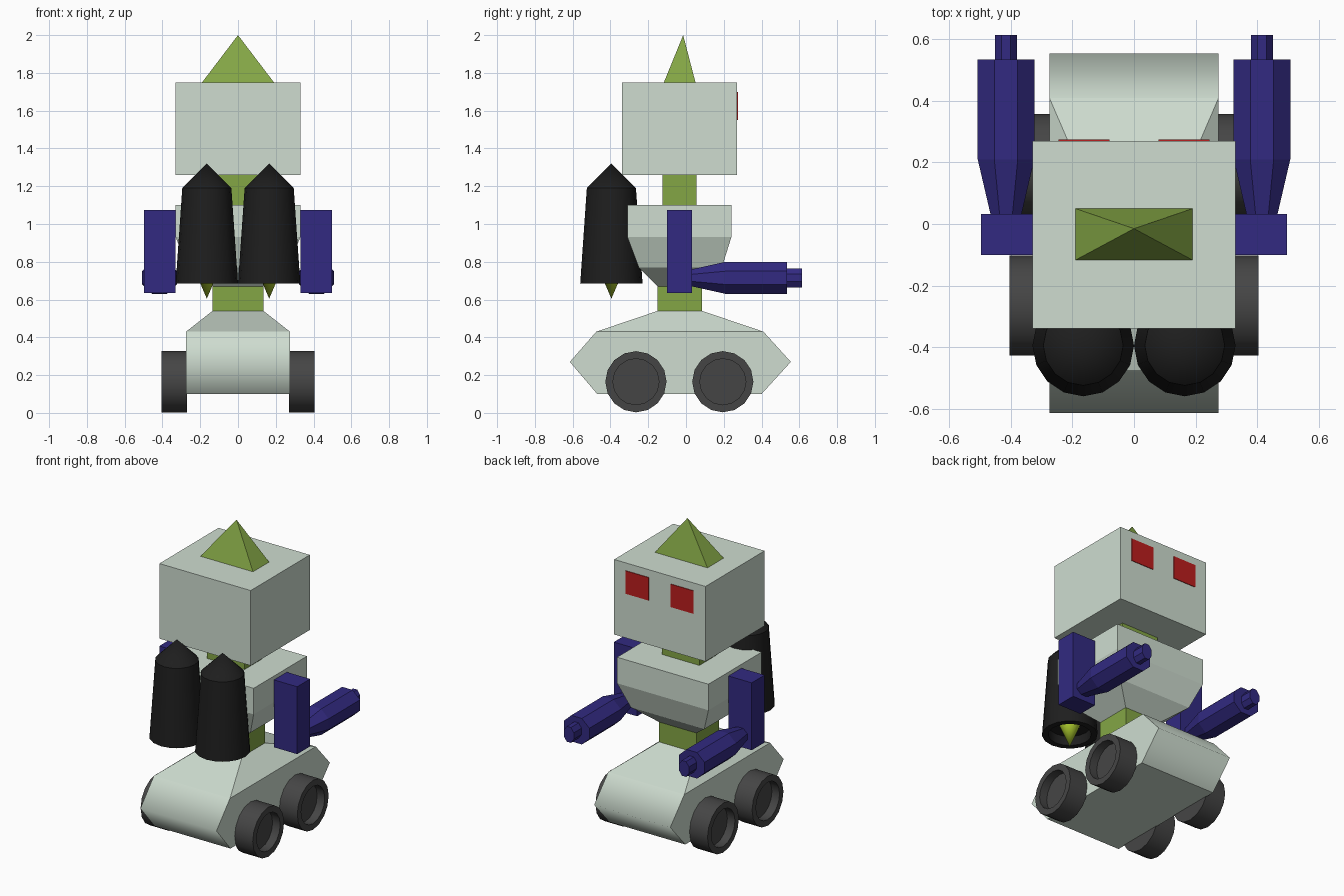
import bpy, bmesh, math

if "Cube" in bpy.data.objects:
    bpy.data.objects.remove(bpy.data.objects["Cube"])

def material(name, rgb):
    m = bpy.data.materials.new(name)
    m.diffuse_color = (*rgb, 1)
    m.use_nodes = True
    m.node_tree.nodes["Principled BSDF"].inputs["Base Color"].default_value = m.diffuse_color
    return m

BODY = material("pale_grey_green", (0.62, 0.72, 0.63))
GREEN = material("green", (0.23, 0.38, 0.06))
BLUE = material("indigo", (0.032, 0.023, 0.22))
BLACK = material("black", (0.013, 0.013, 0.013))
RUBBER = material("dark_rubber", (0.06, 0.06, 0.06))
FLAME = material("flame_lime", (0.45, 0.65, 0.03))
RED = material("red", (0.5, 0.013, 0.013))

def loft(name, rings, mat, smooth=None):
    """Skin a stack of equal-length rings and cap both ends."""
    bm = bmesh.new()
    loops = [[bm.verts.new(p) for p in r] for r in rings]
    n = len(loops[0])
    for a, b in zip(loops, loops[1:]):
        for i in range(n):
            j = (i + 1) % n
            bm.faces.new((a[i], a[j], b[j], b[i]))
    bm.faces.new(loops[0])
    bm.faces.new(loops[-1])
    bmesh.ops.remove_doubles(bm, verts=bm.verts, dist=1e-5)
    bmesh.ops.recalc_face_normals(bm, faces=bm.faces)
    me = bpy.data.meshes.new(name)
    bm.to_mesh(me)
    bm.free()
    me.materials.append(mat)
    ob = bpy.data.objects.new(name, me)
    bpy.context.collection.objects.link(ob)
    if smooth:
        bpy.context.view_layer.objects.active = ob
        bpy.ops.object.select_all(action='DESELECT')
        ob.select_set(True)
        bpy.ops.object.shade_smooth_by_angle(angle=math.radians(smooth))
    return ob

def rect(z, x0, x1, y0, y1):
    return [(x0, y0, z), (x1, y0, z), (x1, y1, z), (x0, y1, z)]

def box(name, x, y, z, mat):
    return loft(name, [rect(h, *x, *y) for h in z], mat)

def ring(axis, c, ru, rv, n, turn=0.0):
    """Regular n-gon round centre c, perpendicular to axis."""
    out = []
    for i in range(n):
        t = 2 * math.pi * i / n + turn
        u, v = ru * math.cos(t), rv * math.sin(t)
        d = {'X': (0, u, v), 'Y': (u, 0, v), 'Z': (u, v, 0)}[axis]
        out.append(tuple(p + q for p, q in zip(c, d)))
    return out

# chassis: nose and tail are shaded round, all other edges are crisp
base = loft("chassis", [rect(0.10, -0.275, 0.275, -0.47, 0.40),
                        rect(0.27, -0.275, 0.275, -0.615, 0.555),
                        rect(0.43, -0.275, 0.275, -0.475, 0.41),
                        rect(0.54, -0.135, 0.135, -0.15, 0.085)], BODY)
bm = bmesh.new()
bm.from_mesh(base.data)
for f in bm.faces:
    f.smooth = True
for e in bm.edges:
    a, b = (v.co for v in e.verts)
    e.smooth = abs(a.z - 0.27) < 0.01 and abs(b.z - 0.27) < 0.01 and abs(a.y - b.y) < 0.01
bm.to_mesh(base.data)
bm.free()

# waist, torso, neck
box("waist", (-0.135, 0.135), (-0.15, 0.085), (0.54, 0.67), GREEN)
loft("torso", [rect(0.67, -0.135, 0.135, -0.15, 0.085),
               rect(0.77, -0.265, 0.265, -0.25, 0.19),
               rect(0.93, -0.33, 0.33, -0.31, 0.24),
               rect(1.10, -0.33, 0.33, -0.31, 0.24)], BODY)
box("neck", (-0.135, 0.135), (-0.125, 0.055), (1.10, 1.26), GREEN)

# head with pyramid hat
box("head", (-0.33, 0.33), (-0.34, 0.27), (1.26, 1.75), BODY)
loft("head_spike", [rect(1.75, -0.19, 0.19, -0.117, 0.05),
                    rect(2.0, 0, 0, -0.015, -0.015)], GREEN)

K = 1 / math.cos(math.pi / 8)
def octagon(x, y, hx, hz):
    return ring('Y', (x, y, 0.715), hx * K, hz * K, 8, math.pi / 8)

for side, s in (("right", 1), ("left", -1)):
    # eyes on the rear-facing (+y) side of the head
    box(f"{side}_eye", sorted((0.08 * s, 0.245 * s)), (0.265, 0.274), (1.55, 1.70), RED)

    # upper arm, gun forearm, muzzle
    box(f"{side}_upper_arm", sorted((0.33 * s, 0.498 * s)), (-0.10, 0.033), (0.635, 1.075), BLUE)
    x = 0.416 * s
    loft(f"{side}_forearm", [octagon(x, 0.03, 0.05, 0.045), octagon(x, 0.21, 0.092, 0.085),
                             octagon(x, 0.535, 0.092, 0.085)], BLUE)
    loft(f"{side}_muzzle", [octagon(x, 0.53, 0.036, 0.05), octagon(x, 0.615, 0.036, 0.05)], BLUE)

    # rocket with hollow base, and exhaust cone
    rx, ry = 0.165 * s, -0.395
    prof = [(0.745, 0.125), (0.685, 0.128), (0.685, 0.165), (1.19, 0.13), (1.32, 0.0)]
    loft(f"{side}_rocket", [ring('Z', (rx, ry, z), r, r, 16) for z, r in prof], BLACK, 40)
    loft(f"{side}_exhaust", [ring('Z', (rx, ry, z), r, r, 16)
                             for z, r in ((0.745, 0.06), (0.605, 0.0))], FLAME, 40)

    # wheels with recessed hubs
    for end, y in (("front", -0.265), ("rear", 0.195)):
        prof = [(0.27, 0.162), (0.405, 0.162), (0.405, 0.122), (0.35, 0.122)]
        loft(f"{end}_{side}_wheel", [ring('X', (px * s, y, 0.165), r, r, 16) for px, r in prof],
             RUBBER, 40)
